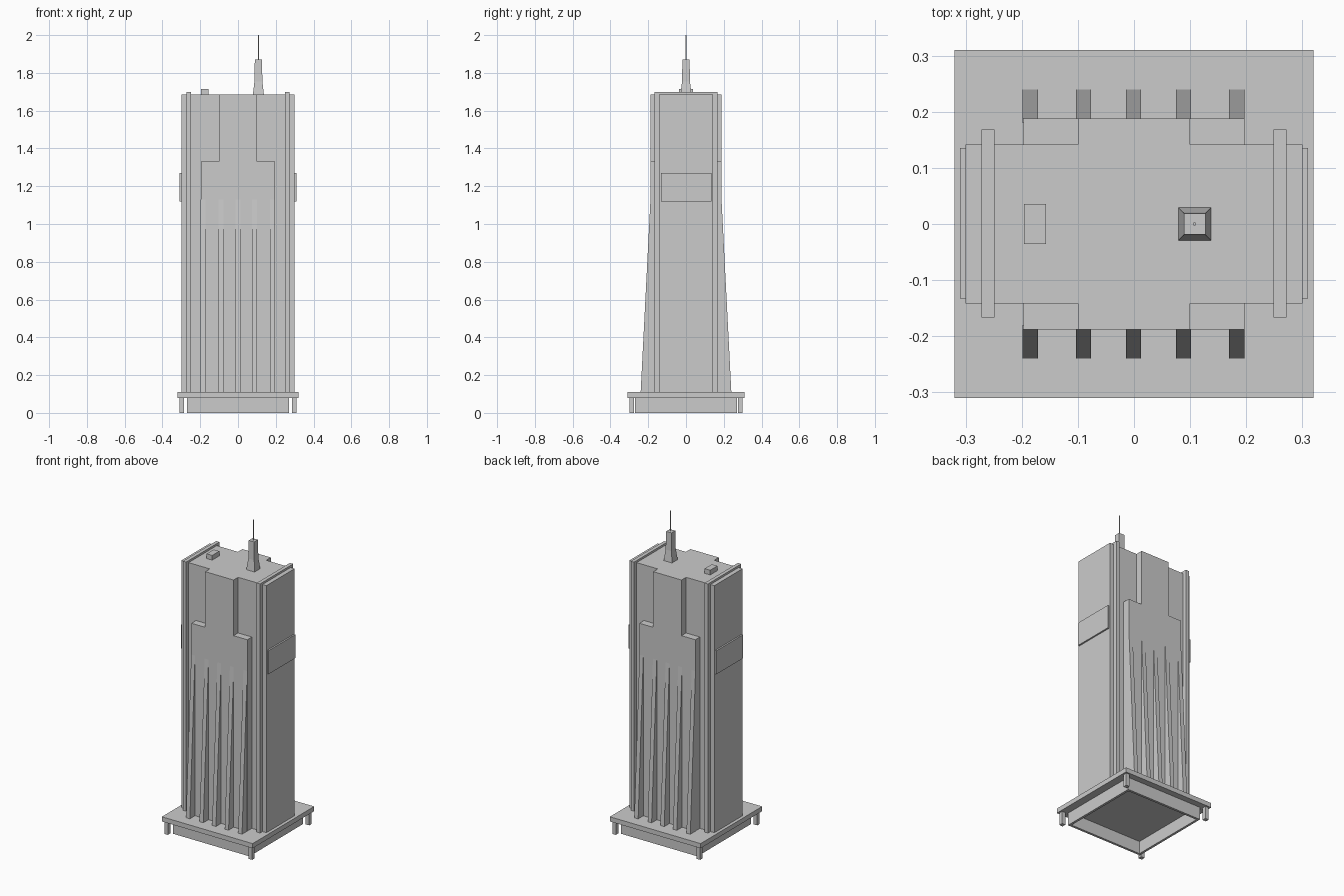
import bpy
import bmesh

cube = bpy.data.objects.get("Cube")
if cube:
    bpy.data.objects.remove(cube, do_unlink=True)

concrete = bpy.data.materials.new("concrete_grey")
concrete.use_nodes = True
GREY = (0.6, 0.6, 0.6, 1)
concrete.diffuse_color = GREY
concrete.node_tree.nodes["Principled BSDF"].inputs["Base Color"].default_value = GREY


def finish(name, bm):
    bmesh.ops.recalc_face_normals(bm, faces=bm.faces)
    mesh = bpy.data.meshes.new(name)
    bm.to_mesh(mesh)
    bm.free()
    mesh.materials.append(concrete)
    obj = bpy.data.objects.new(name, mesh)
    bpy.context.collection.objects.link(obj)
    return obj


def prism(name, points, offset):
    """Extrude a closed polygon of 3D points along an offset."""
    bm = bmesh.new()
    face = bm.faces.new([bm.verts.new(p) for p in points])
    ext = bmesh.ops.extrude_face_region(bm, geom=[face])
    verts = [v for v in ext["geom"] if isinstance(v, bmesh.types.BMVert)]
    bmesh.ops.translate(bm, verts=verts, vec=offset)
    return finish(name, bm)


def box(name, x0, x1, y0, y1, z0, z1):
    pts = [(x0, y0, z0), (x1, y0, z0), (x1, y1, z0), (x0, y1, z0)]
    return prism(name, pts, (0, 0, z1 - z0))


def loft(name, cx, sections):
    """Join square sections given as (half width, height)."""
    bm = bmesh.new()
    rings = [[bm.verts.new((cx + sx * h, sy * h, z))
              for sx, sy in ((-1, -1), (1, -1), (1, 1), (-1, 1))]
             for h, z in sections]
    for a, b in zip(rings, rings[1:]):
        for i in range(4):
            j = (i + 1) % 4
            bm.faces.new((a[i], a[j], b[j], b[i]))
    bm.faces.new(rings[0])
    bm.faces.new(rings[-1])
    return finish(name, bm)


SLAB, ROOF, LEDGE = 0.11, 1.685, 1.33

# Base slab, open skirt below it and corner posts
box("base_slab", -0.32, 0.32, -0.31, 0.31, 0.08, SLAB)
for s, side in ((-1, "right"), (1, "left")):
    x = sorted((s * 0.255, s * 0.27))
    box("skirt_" + side, *x, -0.27, 0.27, 0, 0.08)
    y = sorted((s * 0.255, s * 0.27))
    box("skirt_" + ("back" if s > 0 else "front"), -0.255, 0.255, *y, 0, 0.08)
    for t, end in ((-1, "front"), (1, "back")):
        px, py = sorted((s * 0.285, s * 0.31)), sorted((t * 0.275, t * 0.3))
        box(f"post_{end}_{side}", *px, *py, 0, 0.08)

# Tower shaft with raised centre panels on front and back
plan = [(-0.3, -0.142), (-0.1, -0.142), (-0.1, -0.188), (0.1, -0.188),
        (0.1, -0.142), (0.3, -0.142)]
plan += [(-x, -y) for x, y in plan]
prism("tower_shaft", [(x, y, SLAB) for x, y in plan], (0, 0, ROOF - SLAB))

# Lower bays either side of the panels, and tapered ribs
for t, end in ((-1, "front"), (1, "back")):
    for s, side in ((-1, "right"), (1, "left")):
        x = sorted((s * 0.1, s * 0.197))
        y = sorted((t * 0.142, t * 0.188))
        box(f"bay_{end}_{side}", *x, *y, SLAB, LEDGE)
    for i, x in enumerate((-0.185, -0.09, -0.001, 0.088, 0.183)):
        pts = [(x - 0.0135, t * 0.18, SLAB), (x - 0.0135, t * 0.24, SLAB),
               (x - 0.0135, t * 0.188, 1.13), (x - 0.0135, t * 0.18, 1.13)]
        prism(f"rib_{end}_{i + 1}", pts, (0.027, 0, 0))

# Side fins and side plates
for s, side in ((-1, "right"), (1, "left")):
    box("fin_" + side, *sorted((s * 0.249, s * 0.272)), -0.167, 0.168, SLAB, 1.698)
    box("side_plate_" + side, *sorted((s * 0.295, s * 0.31)), -0.133, 0.135, 1.12, 1.27)

# Roof fittings
box("roof_box", -0.196, -0.157, -0.036, 0.036, ROOF, 1.715)
loft("antenna_base", 0.108, [(0.029, ROOF), (0.021, 1.755), (0.019, 1.87)])
bpy.ops.mesh.primitive_cylinder_add(vertices=8, radius=0.003, depth=0.13,
                                    location=(0.108, 0, 1.935))
mast = bpy.context.object
mast.name = "antenna_mast"
mast.data.materials.append(concrete)
